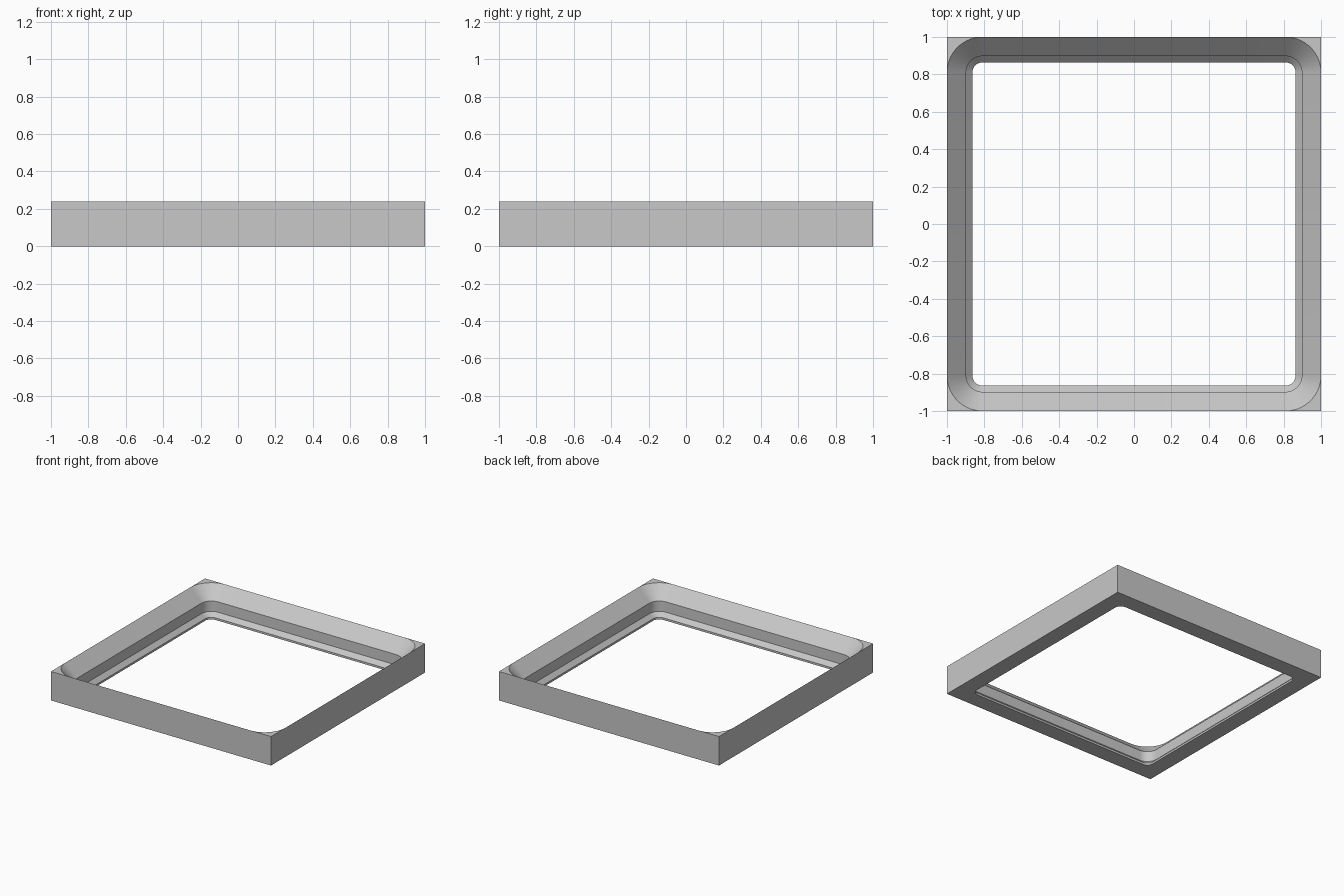
import bpy, bmesh, math

if "Cube" in bpy.data.objects:
    bpy.data.objects.remove(bpy.data.objects["Cube"], do_unlink=True)

MM = 2 / 42          # the frame is 42 units wide, scaled to 2
RADIUS = 4           # corner radius of the opening at the rim
SEGMENTS = 14
# opening profile: (inset from the outer edge, height)
PROFILE = [(2.85, 0), (2.85, 0.35), (2.15, 1.05), (2.15, 2.85), (0, 5)]
SIGNS = [(1, 1), (-1, 1), (-1, -1), (1, -1)]

grey = bpy.data.materials.new("light grey")
grey.use_nodes = True
grey.diffuse_color = (0.58, 0.58, 0.58, 1)
grey.node_tree.nodes["Principled BSDF"].inputs["Base Color"].default_value = (0.58, 0.58, 0.58, 1)

bm = bmesh.new()


def rounded_ring(inset, height):
    """Four corner arcs, counterclockwise, as lists of vertices."""
    centre, r = (21 - RADIUS) * MM, (RADIUS - inset) * MM
    arcs = []
    for k, (sx, sy) in enumerate(SIGNS):
        angles = [math.pi / 2 * (k + s / SEGMENTS) for s in range(SEGMENTS + 1)]
        arcs.append([bm.verts.new((sx * centre + r * math.cos(a),
                                   sy * centre + r * math.sin(a),
                                   height * MM)) for a in angles])
    return arcs


def square(height):
    return [bm.verts.new((sx, sy, height * MM)) for sx, sy in SIGNS]


# stepped and sloped opening
rings = [rounded_ring(*p) for p in PROFILE]
for low, high in zip(rings, rings[1:]):
    a, b = sum(low, []), sum(high, [])
    for i in range(len(a)):
        j = (i + 1) % len(a)
        bm.faces.new((a[j], a[i], b[i], b[j]))

# outer walls, flat corner tops and underside
bottom, top = square(0), square(PROFILE[-1][1])
for k in range(4):
    n = (k + 1) % 4
    bm.faces.new((bottom[k], bottom[n], top[n], rings[-1][n][0], rings[-1][k][-1], top[k]))
    bm.faces.new([top[k]] + rings[-1][k][::-1])
    bm.faces.new([bottom[k]] + rings[0][k])
    bm.faces.new((bottom[n], bottom[k], rings[0][k][-1], rings[0][n][0]))

bmesh.ops.recalc_face_normals(bm, faces=bm.faces)
mesh = bpy.data.meshes.new("square_frame")
bm.to_mesh(mesh)
bm.free()
mesh.materials.append(grey)

frame = bpy.data.objects.new("square_frame", mesh)
bpy.context.collection.objects.link(frame)
bpy.ops.object.select_all(action='DESELECT')
frame.select_set(True)
bpy.context.view_layer.objects.active = frame
bpy.ops.object.shade_smooth_by_angle(angle=math.radians(30))
